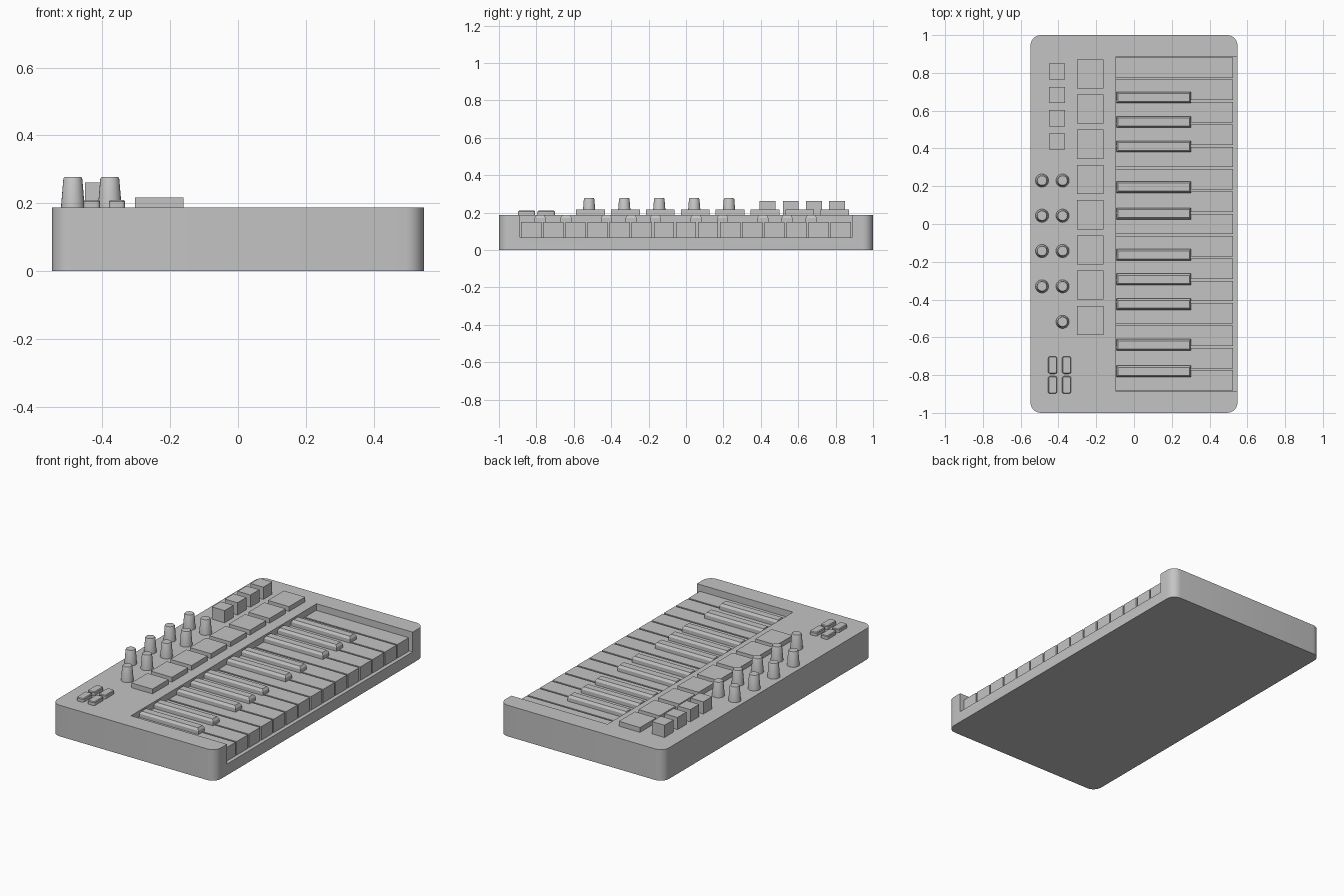
import bpy, bmesh, math

if "Cube" in bpy.data.objects:
    bpy.data.objects.remove(bpy.data.objects["Cube"])

TOP = 0.188      # height of the case
FLOOR = 0.068    # floor of the key bed

grey = bpy.data.materials.new("plain grey")
grey.diffuse_color = (0.55, 0.55, 0.55, 1)
grey.use_nodes = True
grey.node_tree.nodes["Principled BSDF"].inputs["Base Color"].default_value = grey.diffuse_color


def finish(name, bm):
    bmesh.ops.recalc_face_normals(bm, faces=bm.faces[:])
    mesh = bpy.data.meshes.new(name)
    bm.to_mesh(mesh)
    bm.free()
    mesh.materials.append(grey)
    ob = bpy.data.objects.new(name, mesh)
    bpy.context.collection.objects.link(ob)
    return ob


def smooth(ob, angle=35):
    bpy.ops.object.select_all(action='DESELECT')
    ob.select_set(True)
    bpy.context.view_layer.objects.active = ob
    bpy.ops.object.shade_smooth_by_angle(angle=math.radians(angle))


def block(name, x0, x1, y0, y1, z0, z1, chamfer=0.0, drop=0.0):
    """Box whose top may be inset by chamfer over the height drop."""
    bm = bmesh.new()
    rings = [(z0, 0), (z1, 0)]
    if chamfer:
        rings = [(z0, 0), (z1 - drop, 0), (z1, chamfer)]
    loops = []
    for z, c in rings:
        loops.append([bm.verts.new(p) for p in (
            (x0 + c, y0 + c, z), (x1 - c, y0 + c, z),
            (x1 - c, y1 - c, z), (x0 + c, y1 - c, z))])
    for a, b in zip(loops, loops[1:]):
        for i in range(4):
            j = (i + 1) % 4
            bm.faces.new((a[i], a[j], b[j], b[i]))
    bm.faces.new(loops[0])
    bm.faces.new(loops[-1])
    return finish(name, bm)


def lathe(name, x, y, profile, sides=24):
    bm = bmesh.new()
    loops = []
    for r, z in profile:
        loops.append([bm.verts.new((x + r * math.cos(2 * math.pi * i / sides),
                                    y + r * math.sin(2 * math.pi * i / sides), z))
                      for i in range(sides)])
    for a, b in zip(loops, loops[1:]):
        for i in range(sides):
            j = (i + 1) % sides
            bm.faces.new((a[i], a[j], b[j], b[i]))
    bm.faces.new(loops[0])
    bm.faces.new(loops[-1])
    ob = finish(name, bm)
    smooth(ob)
    return ob


# Case with rounded upright corners
case = block("case", -0.548, 0.548, -1, 1, 0, TOP)
bm = bmesh.new()
bm.from_mesh(case.data)
upright = [e for e in bm.edges if abs(e.verts[0].co.z - e.verts[1].co.z) > 0.1]
bmesh.ops.bevel(bm, geom=upright, offset=0.055, segments=6, profile=0.5, affect='EDGES')
bm.to_mesh(case.data)
bm.free()

# Key bed cut, open on the player's side
cutter = block("key_bed_cutter", -0.095, 0.7, -0.887, 0.887, FLOOR, 0.4)
cutter.hide_render = True
cut = case.modifiers.new("key bed", 'BOOLEAN')
cut.operation = 'DIFFERENCE'
cut.solver = 'EXACT'
cut.object = cutter
bpy.context.view_layer.objects.active = case
bpy.ops.object.modifier_apply(modifier=cut.name)
bpy.data.objects.remove(cutter)
smooth(case)

# Fifteen white keys
pitch = 1.774 / 15
for i in range(15):
    y = -0.887 + i * pitch
    block(f"white_key_{i + 1}", -0.094, 0.525, y + 0.005, y + pitch - 0.005,
          FLOOR, 0.15)

# Ten black keys with sloped rims
for i, y in enumerate((-0.78, -0.64, -0.425, -0.293, -0.163,
                       0.055, 0.195, 0.41, 0.54, 0.67)):
    block(f"black_key_{i + 1}", -0.093, 0.302, y - 0.03, y + 0.03,
          FLOOR, 0.186, 0.009, 0.014)

# Eight drum pads
for i in range(8):
    y = 0.795 - 0.1865 * i
    block(f"pad_{i + 1}", -0.303, -0.161, y - 0.077, y + 0.077, TOP - 0.01, 0.217)

# Four tall square buttons
for i in range(4):
    y = 0.807 - 0.1235 * i
    block(f"square_button_{i + 1}", -0.451, -0.366, y - 0.0425, y + 0.0425,
          TOP - 0.01, 0.262)

# Nine tapered knobs
spots = [(x, y) for x in (-0.487, -0.378) for y in (0.23, 0.044, -0.143, -0.33)]
spots.append((-0.378, -0.518))
for i, (x, y) in enumerate(spots):
    lathe(f"knob_{i + 1}", x, y,
          [(0.036, TOP - 0.01), (0.035, TOP), (0.028, 0.272), (0.025, 0.277)])

# Four small buttons with softened corners and rims
for i, (x, y) in enumerate([(x, y) for x in (-0.431, -0.357) for y in (-0.747, -0.852)]):
    b = block(f"small_button_{i + 1}", x - 0.024, x + 0.024, y - 0.046, y + 0.046,
              TOP - 0.01, 0.21)
    bm = bmesh.new()
    bm.from_mesh(b.data)
    corners = [e for e in bm.edges if abs(e.verts[0].co.z - e.verts[1].co.z) > 0.01]
    bmesh.ops.bevel(bm, geom=corners, offset=0.011, segments=3, profile=0.5, affect='EDGES')
    rim = [e for e in bm.edges if all(v.co.z > 0.209 for v in e.verts)]
    bmesh.ops.bevel(bm, geom=rim, offset=0.004, segments=1, affect='EDGES')
    bm.to_mesh(b.data)
    bm.free()
    smooth(b)
